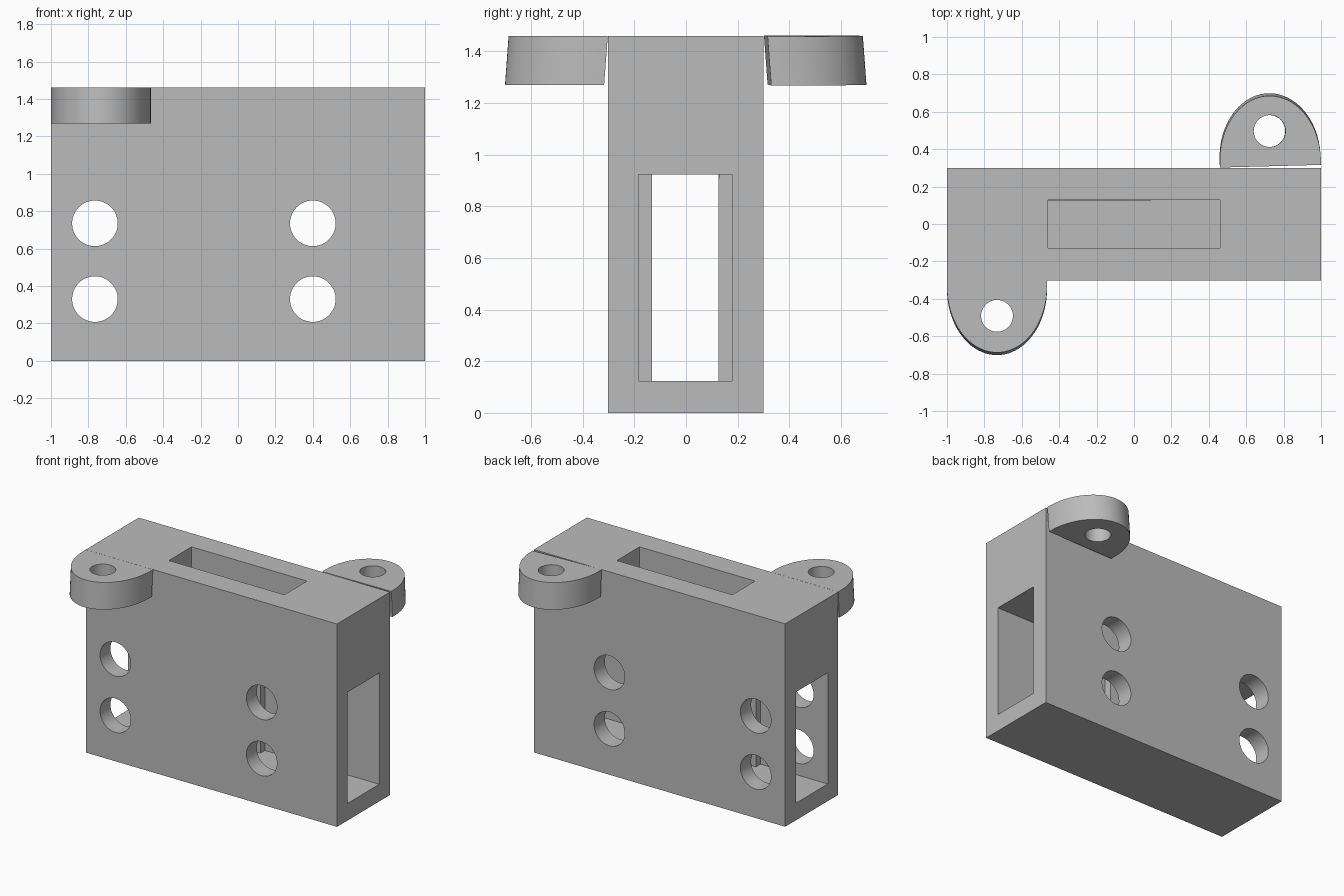
import bpy, bmesh, math
from mathutils import Matrix

if "Cube" in bpy.data.objects:
    bpy.data.objects.remove(bpy.data.objects["Cube"], do_unlink=True)

grey = bpy.data.materials.new("plain grey")
grey.use_nodes = True
colour = (0.5, 0.5, 0.5, 1)
grey.diffuse_color = colour
grey.node_tree.nodes["Principled BSDF"].inputs["Base Color"].default_value = colour


def prism(name, outline, low, high, lean=0.0):
    """Extrude an xy outline from low to high; lean shifts the bottom in y."""
    bm = bmesh.new()
    bottom = [bm.verts.new((x, y + lean, low)) for x, y in outline]
    top = [bm.verts.new((x, y, high)) for x, y in outline]
    bm.faces.new(bottom)
    bm.faces.new(top)
    n = len(outline)
    for i in range(n):
        j = (i + 1) % n
        bm.faces.new((bottom[i], bottom[j], top[j], top[i]))
    bmesh.ops.recalc_face_normals(bm, faces=bm.faces)
    mesh = bpy.data.meshes.new(name)
    bm.to_mesh(mesh)
    bm.free()
    mesh.materials.append(grey)
    obj = bpy.data.objects.new(name, mesh)
    bpy.context.collection.objects.link(obj)
    return obj


def rect(x0, x1, y0, y1):
    return [(x0, y0), (x1, y0), (x1, y1), (x0, y1)]


def arc(cx, cy, rx, ry, start, end, steps):
    angles = [start + (end - start) * i / steps for i in range(steps + 1)]
    return [(cx + rx * math.cos(a), cy + ry * math.sin(a)) for a in angles]


def circle(cx, cy, r):
    return arc(cx, cy, r, r, 0, math.tau, 48)[:-1]


def activate(obj):
    bpy.ops.object.select_all(action="DESELECT")
    obj.select_set(True)
    bpy.context.view_layer.objects.active = obj


def cut(obj, cutter):
    cutter.hide_render = True
    activate(obj)
    mod = obj.modifiers.new("cut", "BOOLEAN")
    mod.operation = "DIFFERENCE"
    mod.solver = "EXACT"
    mod.object = cutter
    bpy.ops.object.modifier_apply(modifier=mod.name)
    bpy.data.objects.remove(cutter, do_unlink=True)


def smooth(obj):
    activate(obj)
    bpy.ops.object.shade_smooth_by_angle(angle=math.radians(30))


HEIGHT = 1.46

# Main block
block = prism("main_block", rect(-1, 1, -0.302, 0.3), 0, HEIGHT)

# Lengthwise tunnel: wide at both ends, narrow in the middle
wide, narrow = (-0.184, 0.178), (-0.131, 0.126)
left_step, right_step = -0.465, 0.09
lower = [(-1.1, wide[0]), (left_step, wide[0]), (left_step, narrow[0]),
         (right_step, narrow[0]), (right_step, wide[0]), (1.1, wide[0])]
upper = [(x, {wide[0]: wide[1], narrow[0]: narrow[1]}[y]) for x, y in reversed(lower)]
cut(block, prism("tunnel_cutter", lower + upper, 0.123, 0.923))

# Slot from the top down into the tunnel
cut(block, prism("slot_cutter", rect(-0.46, 0.46, -0.129, 0.129), 0.91, 1.6))

# Four round cross holes
for x in (-0.765, 0.4):
    for z in (0.33, 0.735):
        drill = prism("drill", circle(x, -z, 0.122), -0.6, 0.6)
        drill.data.transform(Matrix.Rotation(math.radians(-90), 4, "X"))
        cut(block, drill)
smooth(block)


# Rounded mounting lugs with a vertical screw hole
def lug(name, width, length):
    half, straight = width / 2, 0.03
    outline = [(half, 0), (-half, 0)]
    outline += arc(0, -straight, half, length - straight, math.pi, math.tau, 40)
    obj = prism(name, outline, HEIGHT - 0.19, HEIGHT, lean=-0.014)
    cut(obj, prism("drill", circle(0, -0.188, 0.085), 1, 2))
    smooth(obj)
    return obj


front_lug = lug("front_lug", 0.535, 0.384)
front_lug.location = (-0.7325, -0.303, 0)

back_lug = lug("back_lug", 0.54, 0.376)
tilt = Matrix.Translation((0, 0, HEIGHT)) @ Matrix.Rotation(math.radians(0.4), 4, "Y") \
    @ Matrix.Translation((0, 0, -HEIGHT))
back_lug.matrix_world = Matrix.Translation((0.73, 0.309, 0)) @ tilt \
    @ Matrix.Rotation(math.radians(181.5), 4, "Z")
